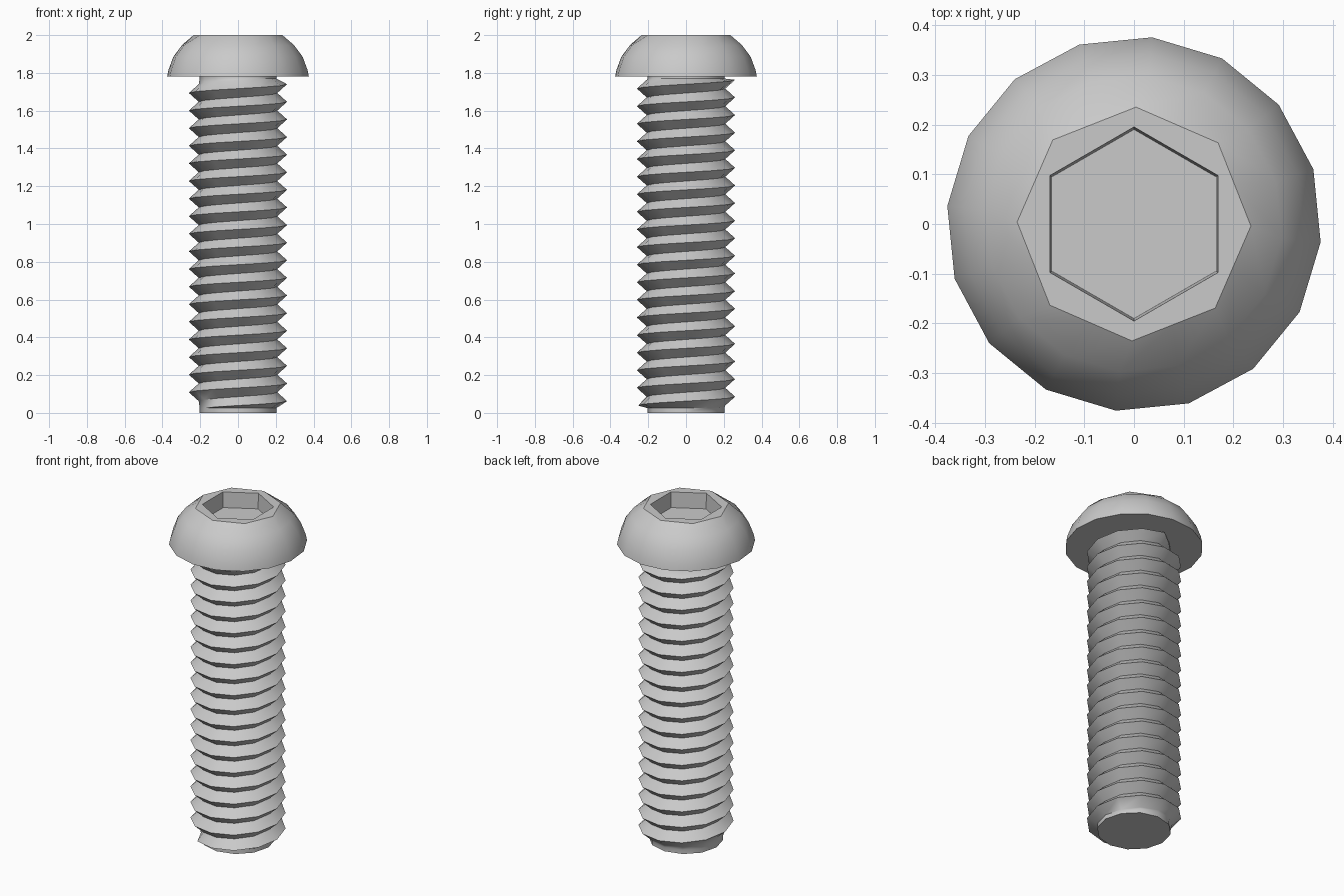
import bpy, bmesh, math

cube = bpy.data.objects.get("Cube")
if cube:
    bpy.data.objects.remove(cube, do_unlink=True)

steel = bpy.data.materials.new("grey_steel")
steel.use_nodes = True
grey = (0.59, 0.59, 0.59, 1)
steel.diffuse_color = grey
steel.node_tree.nodes["Principled BSDF"].inputs["Base Color"].default_value = grey


def polar(r, deg, z):
    a = math.radians(deg)
    return (r * math.cos(a), r * math.sin(a), z)


def finish(bm, name, angle):
    bmesh.ops.remove_doubles(bm, verts=bm.verts[:], dist=0.0005)
    bmesh.ops.recalc_face_normals(bm, faces=bm.faces[:])
    mesh = bpy.data.meshes.new(name)
    bm.to_mesh(mesh)
    bm.free()
    mesh.materials.append(steel)
    ob = bpy.data.objects.new(name, mesh)
    bpy.context.collection.objects.link(ob)
    bpy.ops.object.select_all(action='DESELECT')
    ob.select_set(True)
    bpy.context.view_layer.objects.active = ob
    bpy.ops.object.shade_smooth_by_angle(angle=math.radians(angle))


def bridge(bm, lower, upper):
    n = len(lower)
    for i in range(n):
        j = (i + 1) % n
        bm.faces.new((lower[i], lower[j], upper[j], upper[i]))


# Domed head: sixteen-sided rings that end in an octagonal flat top
SEGS, UNDERSIDE, TOP = 16, 1.78, 2.0
bm = bmesh.new()
profile = [(0.377, UNDERSIDE), (0.37, 1.815), (0.344, 1.885), (0.298, 1.947)]
rings = [[bm.verts.new(polar(r, i * 22.5 - 5.5, z)) for i in range(SEGS)]
         for r, z in profile]
flat = math.cos(math.radians(22.5))
rim = [bm.verts.new(polar(0.235 * (flat if i % 2 else 1), i * 22.5 - 1, TOP))
       for i in range(SEGS)]
rings.append(rim)
for a, b in zip(rings, rings[1:]):
    bridge(bm, a, b)
bm.faces.new(rings[0])

# Hexagonal socket sunk into the flat top
socket_top = [bm.verts.new(polar(0.195, i * 60 + 30, TOP)) for i in range(6)]
socket_floor = [bm.verts.new(polar(0.19, i * 60 + 30, TOP - 0.092)) for i in range(6)]
bridge(bm, socket_floor, socket_top)
bm.faces.new(socket_floor)
edges = [bm.edges.get((loop[i], loop[i - 1]))
         for loop in (rim, socket_top) for i in range(len(loop))]
bmesh.ops.triangle_fill(bm, use_beauty=True, edges=edges, normal=(0, 0, 1))
finish(bm, "head", 35)

# Threaded shank: right-handed helix of crests and roots between plain ends
SIDES, PITCH, CREST, ROOT, CORE = 12, 0.0932, 0.26, 0.208, 0.203
LOW, HIGH = 0.025, 1.77
START = 1.74 - 20 * PITCH
bm = bmesh.new()
columns = []
for i in range(SIDES + 1):
    angle = i * 360 / SIDES
    column = [bm.verts.new(polar(CORE, angle, 0))]
    for k in range(-2, 45):
        z = START + PITCH * (i / SIDES + k / 2)
        r = ROOT if k % 2 else min(CREST, CORE + 1.3 * z)
        if not LOW < z < HIGH:
            z, r = min(max(z, LOW), HIGH), CORE
        column.append(bm.verts.new(polar(r, angle, z)))
    column.append(bm.verts.new(polar(CORE, angle, UNDERSIDE)))
    columns.append(column)
for a, b in zip(columns, columns[1:]):
    for k in range(len(a) - 1):
        bm.faces.new((a[k], b[k], b[k + 1], a[k + 1]))
bmesh.ops.remove_doubles(bm, verts=bm.verts[:], dist=0.0005)
bmesh.ops.holes_fill(bm, edges=[e for e in bm.edges if e.is_boundary], sides=0)
finish(bm, "threaded_shank", 50)
